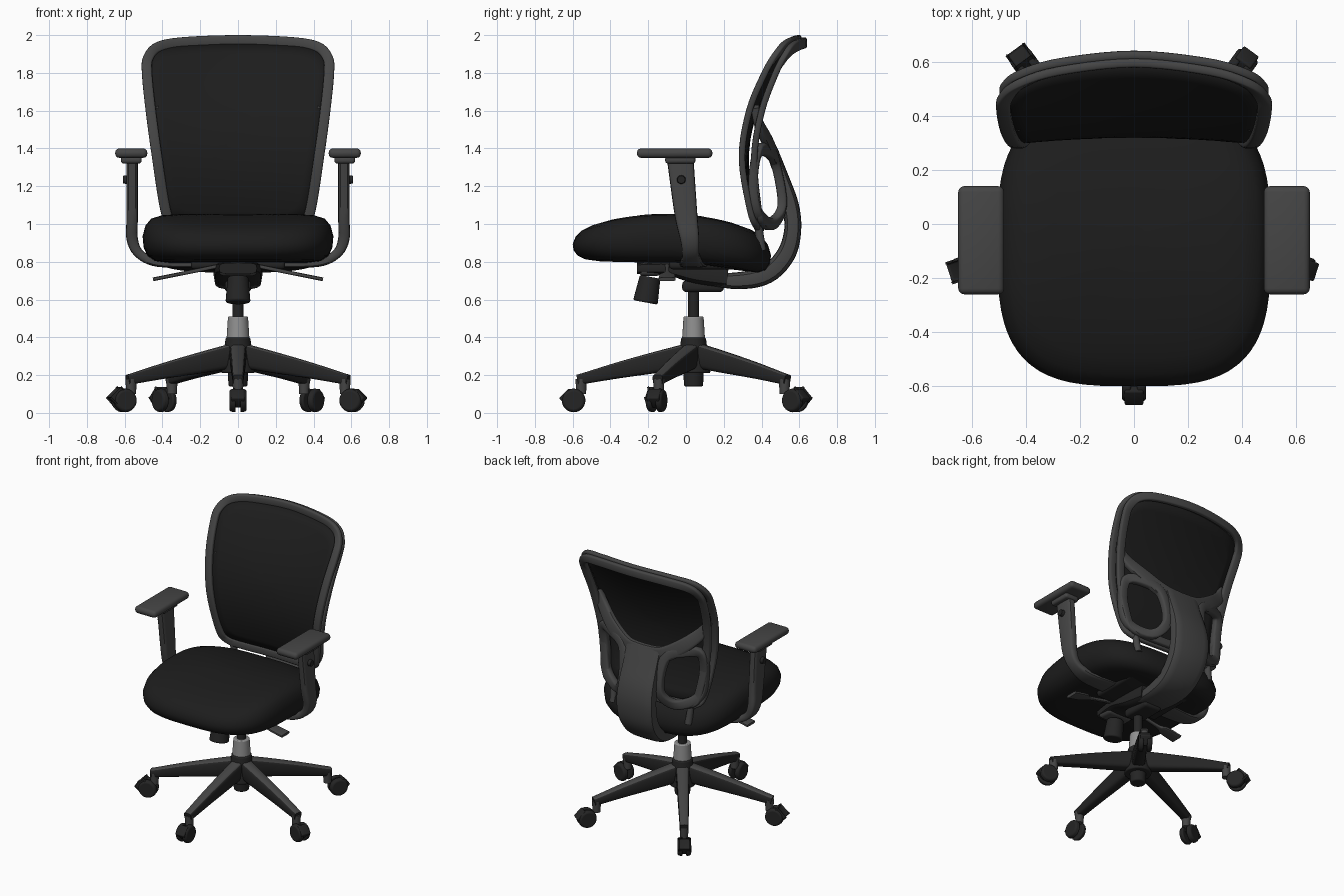
import bpy, bmesh, math
from mathutils import Vector, Matrix

cube = bpy.data.objects.get("Cube")
if cube:
    bpy.data.objects.remove(cube)


def material(name, v):
    m = bpy.data.materials.new(name)
    m.use_nodes = True
    m.diffuse_color = (v, v, v, 1)
    m.node_tree.nodes["Principled BSDF"].inputs["Base Color"].default_value = (v, v, v, 1)
    return m


FABRIC = material("black fabric", 0.012)
BLACK = material("black plastic", 0.018)
GREY = material("dark grey plastic", 0.06)
STEEL = material("grey steel", 0.28)


def finish(name, bm, *mats, angle=40):
    bmesh.ops.recalc_face_normals(bm, faces=bm.faces)
    mesh = bpy.data.meshes.new(name)
    bm.to_mesh(mesh)
    bm.free()
    ob = bpy.data.objects.new(name, mesh)
    bpy.context.collection.objects.link(ob)
    for m in mats:
        mesh.materials.append(m)
    bpy.ops.object.select_all(action='DESELECT')
    ob.select_set(True)
    bpy.context.view_layer.objects.active = ob
    bpy.ops.object.shade_smooth_by_angle(angle=math.radians(angle))
    return ob


def spline(pts, closed=False, n=5):
    """Smooth path through points of any dimension."""
    out, k = [], len(pts)
    get = (lambda i: pts[i % k]) if closed else (lambda i: pts[max(0, min(k - 1, i))])
    for i in range(k if closed else k - 1):
        p, q, r, s = (get(i + j) for j in (-1, 0, 1, 2))
        for j in range(n):
            t = j / n
            out.append([0.5 * (2 * b + (c - a) * t + (2 * a - 5 * b + 4 * c - d) * t * t
                               + (3 * b - a - 3 * c + d) * t ** 3) for a, b, c, d in zip(p, q, r, s)])
    if not closed:
        out.append(list(pts[-1]))
    return out


def bridge(bm, rings, closed=False):
    n = len(rings[0])
    pairs = list(zip(rings, rings[1:])) + ([(rings[-1], rings[0])] if closed else [])
    for a, b in pairs:
        for i in range(n):
            bm.faces.new((a[i], a[(i + 1) % n], b[(i + 1) % n], b[i]))


def rounded(i, n, e=0.5):
    c, s = math.cos(math.tau * i / n), math.sin(math.tau * i / n)
    return math.copysign(abs(c) ** e, c), math.copysign(abs(s) ** e, s)


def sweep(name, pts, ref, mat, closed=False, place=None, top=None):
    """Rounded bar along x, y, z, size along ref, size across."""
    path = spline(pts, closed)
    bm, rings, k = bmesh.new(), [], len(path)
    for i, p in enumerate(path):
        before = path[(i - 1) % k] if closed else path[max(i - 1, 0)]
        after = path[(i + 1) % k] if closed else path[min(i + 1, k - 1)]
        t = (Vector(after[:3]) - Vector(before[:3])).normalized()
        a = Vector(ref)
        a = (a - t * a.dot(t)).normalized()
        b = t.cross(a)
        ring = []
        for j in range(16):
            u, v = rounded(j, 16)
            ring.append(bm.verts.new(Vector(p[:3]) + a * u * p[3] / 2 + b * v * p[4] / 2))
        rings.append(ring)
    bridge(bm, rings, closed)
    if not closed:
        bm.faces.new(rings[0])
        bm.faces.new(rings[-1])
    if place:
        bm.transform(place)
    if top:
        bmesh.ops.recalc_face_normals(bm, faces=bm.faces)
        for f in bm.faces:
            f.material_index = int(f.normal.z > 0.5)
    return finish(name, bm, *([mat, top] if top else [mat]))


def rod(name, a, b, r1, r2, mat, bevel=0.0):
    a, b = Vector(a), Vector(b)
    bm = bmesh.new()
    bmesh.ops.create_cone(bm, cap_ends=True, segments=28, radius1=r1, radius2=r2, depth=(b - a).length)
    bm.transform(Matrix.Translation((a + b) / 2) @ (b - a).to_track_quat('Z', 'Y').to_matrix().to_4x4())
    ob = finish(name, bm, mat)
    if bevel:
        mod = ob.modifiers.new("bevel", 'BEVEL')
        mod.width, mod.segments = bevel, 3


def box(name, loc, size, mat, bevel=0.015, place=None, turn=0):
    bm = bmesh.new()
    bmesh.ops.create_cube(bm, size=1)
    bm.transform((place or Matrix()) @ Matrix.Translation(loc) @ Matrix.Rotation(turn, 4, 'Y')
                 @ Matrix.Diagonal((*size, 1)))
    bmesh.ops.bevel(bm, geom=bm.edges[:], offset=bevel, segments=3, profile=0.5, affect='EDGES')
    finish(name, bm, mat)


# Seat cushion: stacked rounded outlines on a midplane that falls to front and rear
bm, rings = bmesh.new(), []
for s, f in ((0.02, 1), (0.3, 1), (0.6, 0.99), (0.8, 0.94), (0.91, 0.8), (0.97, 0.52), (1, 0.08),
             (0.99, -0.35), (0.95, -0.7), (0.87, -0.92), (0.72, -1), (0.02, -1)):
    ring = []
    for i in range(64):
        u, v = rounded(i, 64, 0.62)
        x, y = 0.505 * s * u, -0.075 + 0.525 * s * v
        drop = (y + 0.1) ** 2
        mid = 0.925 - (0.15 if y < -0.1 else 0.33) * drop
        thick = 0.129 - (0.2 if y < -0.1 else 0.06) * drop
        ring.append(bm.verts.new((x, y, mid + f * thick)))
    rings.append(ring)
bridge(bm, rings)
bm.faces.new(rings[0])
bm.faces.new(rings[-1])
finish("seat_cushion", bm, FABRIC, angle=60)

# Under-seat pan and tilt mechanism
box("seat_pan", (0, 0.14, 0.785), (0.5, 0.46, 0.05), BLACK, 0.02)
sweep("tilt_mechanism", [(0, -0.26, 0.765, 0.2, 0.06), (0, -0.1, 0.765, 0.24, 0.07),
                         (0, 0.05, 0.74, 0.25, 0.11), (0, 0.22, 0.72, 0.24, 0.12)], (1, 0, 0), BLACK)
box("front_housing", (0, -0.19, 0.76), (0.2, 0.12, 0.07), GREY, 0.025)
box("column_socket", (0, 0.09, 0.67), (0.14, 0.22, 0.06), BLACK, 0.02)
rod("tension_knob", (0, -0.19, 0.72), (0, -0.215, 0.585), 0.055, 0.066, BLACK, 0.01)


# Backrest surface and outline
def back_y(x, z):
    rise = (z - 1.33) ** 2
    return 0.288 + 0.57 * rise + (0.03 + 0.1 * rise) * (1 - (x / 0.5) ** 2)


half = [(0, 0.985), (0.24, 0.985), (0.345, 1.005), (0.385, 1.08), (0.428, 1.35), (0.462, 1.6),
        (0.482, 1.8), (0.475, 1.88), (0.42, 1.938), (0.28, 1.963), (0, 1.973)]
outline = half + [(-x, z) for x, z in half[-2:0:-1]]


def back_loop(sx, sz, shift, depth, width):
    pts = [(x * sx, 1.5 + (z - 1.5) * sz) for x, z in outline]
    return [(x, back_y(x, z) + shift * (1 - 1.8 * (z - 1.5) ** 2), z, depth, width) for x, z in pts]


sweep("back_front_frame", back_loop(1, 1, 0, 0.034, 0.054), (0, 1, 0), GREY, closed=True)
sweep("back_rear_frame", back_loop(0.97, 0.97, 0.066, 0.034, 0.058), (0, 1, 0), GREY, closed=True)

# Back mesh panel
bm, rings = bmesh.new(), []
for s in (0.98, 0.85, 0.7, 0.55, 0.4, 0.25, 0.1, 0.01):
    loop = spline(back_loop(s, s, 0, 0, 0), True)
    rings.append([bm.verts.new((p[0], back_y(p[0], p[2]), p[2])) for p in loop])
bridge(bm, rings)
bm.faces.new(rings[-1])
panel = finish("back_mesh", bm, FABRIC, angle=60)
panel.modifiers.new("thickness", 'SOLIDIFY').thickness = 0.014

# Rear spine, sweeping from under the seat up the back
spine = [(0.08, 0.71, 0.2, 0.06), (0.28, 0.7, 0.24, 0.09), (0.43, 0.735, 0.26, 0.1),
         (0.53, 0.84, 0.28, 0.1), (0.565, 0.97, 0.29, 0.09), (0.552, 1.1, 0.28, 0.09),
         (0.505, 1.25, 0.27, 0.075), (0.47, 1.37, 0.27, 0.05)]
sweep("back_spine", [(0, *p) for p in spine], (1, 0, 0), GREY)

for s, side in ((1, "left"), (-1, "right")):
    # Rear yoke and window surround
    sweep(f"{side}_yoke_arm", [(s * x, y, z, 0.045, w) for x, y, z, w in
          ((0, 0.475, 1.335, 0.1), (0.14, 0.47, 1.345, 0.11), (0.28, 0.435, 1.43, 0.1),
           (0.39, 0.385, 1.53, 0.08), (0.44, 0.365, 1.62, 0.04))], (0, 1, 0), GREY)
    sweep(f"{side}_window_surround", [(s * x, y, z, 0.05, 0.066) for x, y, z in
          ((0.165, 0.475, 1.32), (0.28, 0.435, 1.385), (0.39, 0.38, 1.38), (0.395, 0.355, 1.22),
           (0.365, 0.38, 1.06), (0.23, 0.45, 1.0), (0.145, 0.51, 1.1))], (0, 1, 0), GREY, closed=True)
    rod(f"{side}_back_strut", (s * 0.3, 0.4, 0.86), (s * 0.31, 0.38, 1.01), 0.025, 0.02, GREY)

    # Armrest
    sweep(f"{side}_arm_post", [(s * x, y, z, w, t) for x, y, z, w, t in
          ((0.22, 0.04, 0.785, 0.15, 0.03), (0.42, 0.03, 0.795, 0.12, 0.045), (0.52, 0.025, 0.84, 0.09, 0.05),
           (0.56, 0.02, 0.92, 0.1, 0.06), (0.56, 0, 1.05, 0.12, 0.06), (0.56, -0.03, 1.34, 0.14, 0.06))],
          (0, 1, 0), GREY)
    box(f"{side}_arm_bracket", (s * 0.565, -0.03, 1.34), (0.11, 0.16, 0.04), GREY)
    box(f"{side}_arm_pad", (s * 0.565, -0.06, 1.375), (0.17, 0.4, 0.05), GREY, 0.022)
    rod(f"{side}_arm_button", (s * 0.58, -0.025, 1.235), (s * 0.61, -0.025, 1.235), 0.025, 0.02, BLACK)

    # Adjustment lever
    sweep(f"{side}_lever", [(s * x, -0.1, z, w, 0.02) for x, z, w in
          ((0.08, 0.782, 0.025), (0.28, 0.741, 0.025), (0.34, 0.729, 0.08), (0.45, 0.707, 0.09))],
          (0, 1, 0), GREY)

# Gas column and hub
CY = 0.04
rod("column_piston", (0, CY, 0.48), (0, CY, 0.68), 0.03, 0.03, BLACK)
rod("column_sleeve", (0, CY, 0.37), (0, CY, 0.51), 0.062, 0.053, STEEL, 0.006)
rod("base_hub", (0, CY, 0.21), (0, CY, 0.4), 0.09, 0.065, BLACK, 0.01)
rod("hub_foot", (0, CY, 0.14), (0, CY, 0.23), 0.05, 0.055, BLACK, 0.008)

# Five-star base with twin-wheel casters; the rear pair trails further out
for i in range(5):
    place = Matrix.Translation((0, CY, 0)) @ Matrix.Rotation(math.radians(-90 + 72 * i), 4, 'Z')
    sweep(f"base_leg_{i + 1}", [(0.04, 0, 0.3, 0.13, 0.09), (0.22, 0, 0.263, 0.11, 0.08),
          (0.4, 0, 0.225, 0.085, 0.07), (0.57, 0, 0.185, 0.06, 0.06), (0.615, 0, 0.175, 0.055, 0.055)],
          (0, 0, 1), BLACK, place=place, top=GREY)
    rod(f"caster_stem_{i + 1}", place @ Vector((0.595, 0, 0.1)), place @ Vector((0.595, 0, 0.18)),
        0.026, 0.03, GREY)
    r = 0.665 if i in (2, 3) else 0.635
    box(f"caster_hood_{i + 1}", (r + 0.025, 0, 0.078), (0.075, 0.07, 0.075), BLACK, 0.008, place, math.pi / 4)
    for s, side in ((1, "a"), (-1, "b")):
        rod(f"caster_wheel_{i + 1}{side}", place @ Vector((r, s * 0.012, 0.066)),
            place @ Vector((r, s * 0.045, 0.066)), 0.065, 0.057, BLACK, 0.01)
